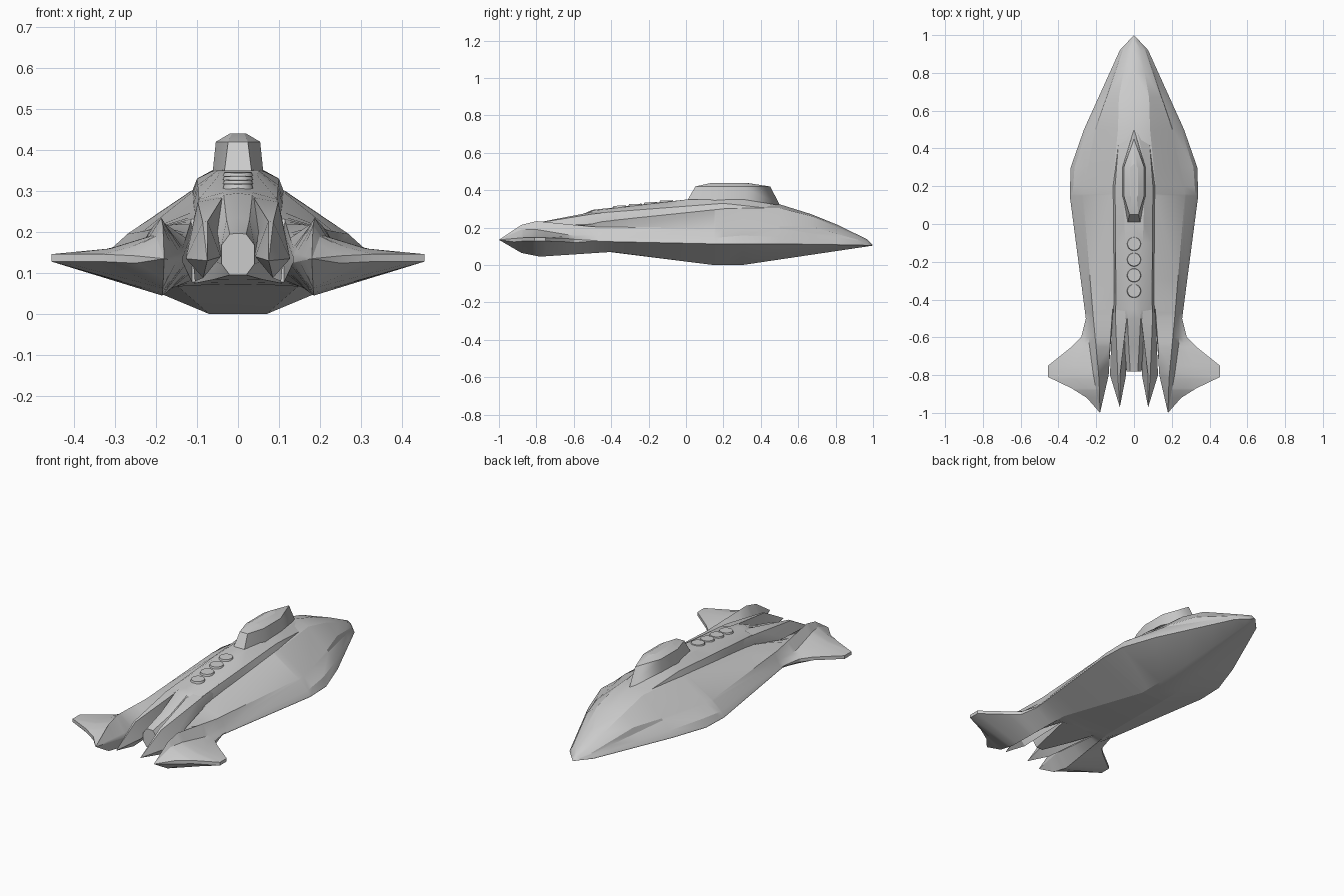
import bpy, bmesh, math


def finish(name, bm, mirror=True, angle=22):
    bmesh.ops.remove_doubles(bm, verts=bm.verts, dist=1e-4)
    bmesh.ops.recalc_face_normals(bm, faces=bm.faces)
    me = bpy.data.meshes.new(name)
    bm.to_mesh(me)
    bm.free()
    ob = bpy.data.objects.new(name, me)
    bpy.context.collection.objects.link(ob)
    bpy.ops.object.select_all(action='DESELECT')
    bpy.context.view_layer.objects.active = ob
    ob.select_set(True)
    bpy.ops.object.shade_smooth_by_angle(angle=math.radians(angle))
    if mirror:
        m = ob.modifiers.new("mirror", 'MIRROR')
        m.merge_threshold = 0.0005
    return ob


def sample(rail, y):
    # rail: (y, x, z) points running from nose to tail
    if y >= rail[0][0]:
        return rail[0][1:]
    for a, b in zip(rail, rail[1:]):
        if y >= b[0]:
            t = (a[0] - y) / (a[0] - b[0])
            return [a[i] + (b[i] - a[i]) * t for i in (1, 2)]
    return rail[-1][1:]


def bridge(bm, rings):
    n = len(rings[0])
    for r, s in zip(rings, rings[1:]):
        for i in range(n):
            q = [r[i], r[(i + 1) % n], s[(i + 1) % n], s[i]]
            if max(v.co.x for v in q) > 1e-5:      # no wall on the centre plane
                bm.faces.new(q)
    for r in (rings[0], rings[-1]):
        if max(v.co.x for v in r) > 1e-5:
            bm.faces.new(r)


def loft(name, rails):
    bm = bmesh.new()
    ys = sorted({p[0] for r in rails for p in r}, reverse=True)
    rings = []
    for y in ys:
        pts = [sample(r, y) for r in rails]
        rings.append([bm.verts.new((x, y, z)) for x, z in pts])
    bridge(bm, rings)
    return finish(name, bm)


# Hull: solid at the bow, splitting into two winged tail pods
NOSE, TIP = (1, 0, .104), (-1, .18, .135)
edge = [NOSE, (.92, .075, .112), (.5, .265, .118), (.3, .335, .118), (.15, .34, .118),
        (-.5, .255, .132), (-.6, .28, .138), (-.65, .33, .143), (-.75, .455, .146),
        (-.81, .455, .146), (-.87, .33, .146), (-.92, .25, .142), TIP]
lower_edge = [(y, x, z - (.018 if -1 < y < -.5 else .005 if abs(y) < 1 else 0))
              for y, x, z in edge]
crown = [NOSE, (.97, 0, .137), (.81, 0, .215), (.67, 0, .272), (.5, 0, .325),
         (.3, 0, .33), (-.3, 0, .26), (-.45, 0, .225), (-.47, .112, .2),
         (-.8, .134, .14), TIP]
shoulder = [NOSE, (.92, .035, .152), (.67, .08, .262), (.5, .085, .305), (.2, .115, .3),
            (-.45, .113, .232), (-.8, .138, .15), TIP]
ridge = [NOSE, (.92, .06, .135), (.67, .145, .205), (.5, .2, .205), (.16, .27, .195),
         (-.5, .215, .205), (-.8, .187, .235), (-.88, .183, .215), TIP]
foot = [NOSE, (.92, .064, .13), (.5, .208, .197), (.16, .275, .19), (-.5, .236, .162),
        (-.63, .238, .162), (-.8, .215, .19), (-.88, .2, .19), TIP]
root = [NOSE, (.92, .07, .12), (.5, .25, .15), (.3, .315, .158), (.15, .325, .145),
        (-.5, .248, .142), (-.63, .265, .152), (-.75, .32, .159), (-.82, .31, .16),
        (-.88, .25, .165), TIP]
keel = [NOSE, (.3, .07, 0), (.15, .07, 0), (-.4, .15, .07), (-.78, .185, .045),
        (-.88, .183, .065), TIP]
belly = [NOSE, (.3, 0, 0), (.15, 0, 0), (-.45, 0, .075), (-.47, .112, .078),
         (-.8, .134, .125), TIP]
loft("hull", [crown, shoulder, ridge, foot, root, edge, lower_edge, keel, belly])

# Raised spine running back to the octagonal central nozzle
loft("spine", [
    [(.52, 0, .316), (.3, 0, .355), (0, 0, .35), (-.5, 0, .295), (-.64, 0, .235), (-.78, 0, .197)],
    [(.52, .01, .315), (.3, .06, .352), (0, .05, .35), (-.5, .035, .29), (-.64, .028, .23), (-.78, .02, .195)],
    [(.52, .075, .295), (.2, .1, .33), (-.45, .095, .28), (-.64, .05, .18), (-.78, .04, .168)],
    [(.52, .078, .275), (.2, .117, .285), (-.45, .112, .2), (-.64, .06, .13), (-.78, .04, .122)],
    [(.52, .04, .15), (-.1, .06, .06), (-.45, .11, .074), (-.64, .06, .084), (-.78, .02, .095)],
    [(.52, 0, .15), (-.1, 0, .06), (-.45, 0, .072), (-.78, 0, .095)]])

# Pointed fins continuing the spine's edges beside the nozzle
FIN = (-.97, .075, .13)
loft("tail_fin", [
    [(-.3, .03, .305), (-.5, .038, .284), (-.8, .074, .226), FIN],
    [(-.3, .094, .293), (-.5, .098, .273), (-.8, .086, .224), FIN],
    [(-.3, .108, .22), (-.5, .116, .195), (-.8, .127, .135), FIN],
    [(-.3, .09, .09), (-.5, .105, .08), (-.8, .085, .088), FIN],
    [(-.3, .03, .2), (-.5, .036, .18), (-.8, .042, .14), FIN]])

# Faceted conning tower
bm = bmesh.new()
rings = []
for z, pts in ((.325, ((0, .5), (.064, .3), (.064, .15), (.036, -.005), (0, -.005))),
               (.42, ((0, .45), (.054, .3), (.054, .15), (.024, .05), (0, .05))),
               (.44, ((0, .32), (.02, .3), (.02, .15), (.015, .14), (0, .14)))):
    rings.append([bm.verts.new((x, y, z)) for x, y in pts])
bridge(bm, rings)
finish("tower", bm)

# Row of round hatches stepping down the spine, each lifted at its rear
for i in range(4):
    bm = bmesh.new()
    bmesh.ops.create_cone(bm, cap_ends=True, segments=24, radius1=.038, radius2=.034, depth=.014)
    ob = finish("hatch", bm, mirror=False)
    y = -.105 - .083 * i
    ob.location = (0, y, .339 - (-y - .1) * .112)
    ob.rotation_euler.x = math.radians(2)
